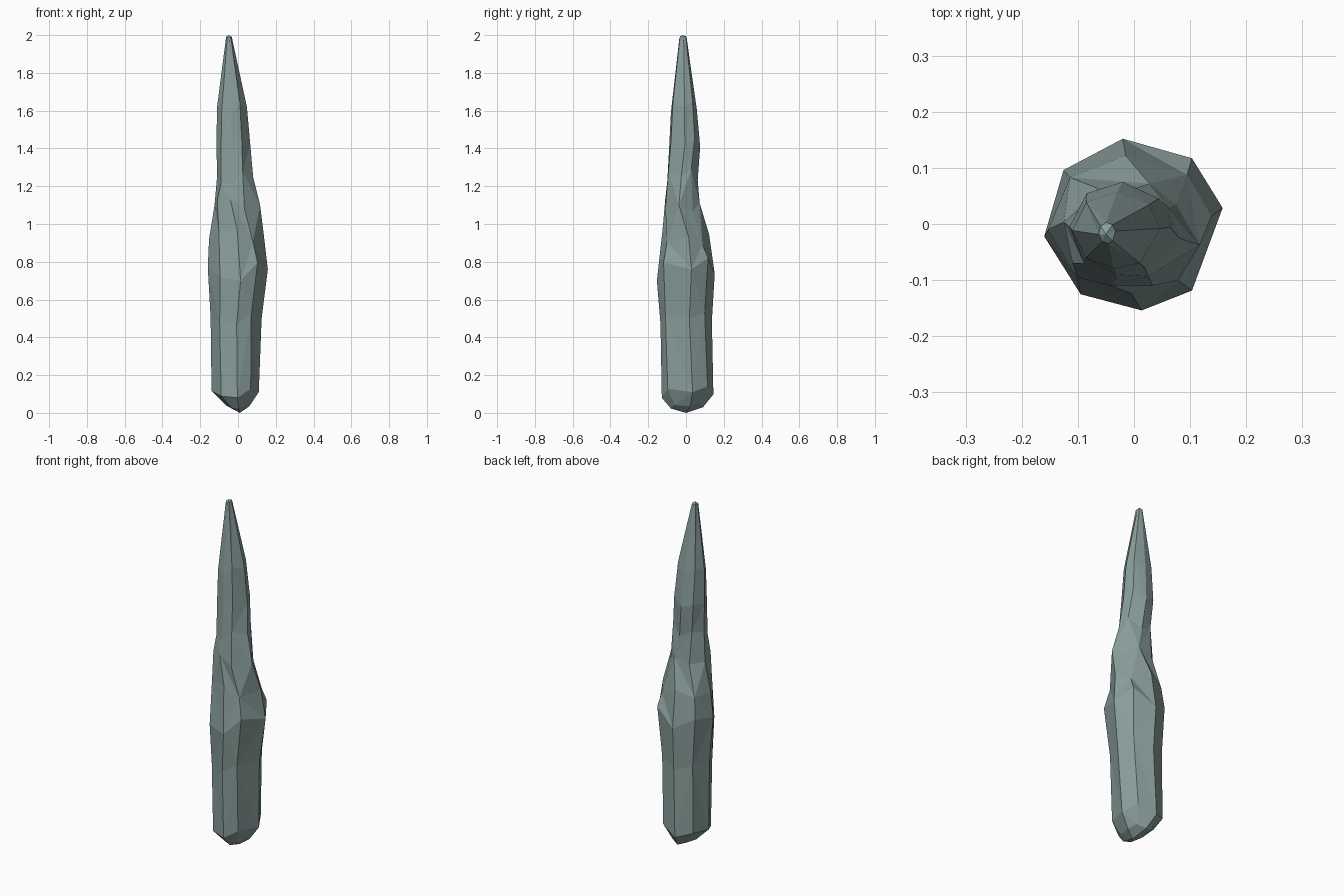
import bpy, bmesh
from math import cos, sin, radians

if "Cube" in bpy.data.objects:
    bpy.data.objects.remove(bpy.data.objects["Cube"])

# Eight irregular columns running up the spike (angle in degrees, z wobble)
ANGLES = [11, 50, 97, 141, 188, 234, 275, 310]
WOBBLE = [0.0, 1.0, -0.4, 0.5, 0.2, -0.7, -1.0, 0.6]

# Rings: z, x min, x max, y min, y max, twist, wobble amount
RINGS = [
    (0.035, -0.06, 0.06, -0.08, 0.09, 0, 0.012),
    (0.11, -0.14, 0.11, -0.128, 0.145, 0, 0.03),
    (0.50, -0.145, 0.125, -0.135, 0.137, -4, 0.03),
    (0.76, -0.16, 0.158, -0.154, 0.152, 0, 0.06),
    (0.93, -0.153, 0.138, -0.124, 0.122, -4, -0.04),
    (1.10, -0.125, 0.117, -0.11, 0.072, -22, -0.03),
    (1.25, -0.11, 0.08, -0.10, 0.062, -15, 0.04),
    (1.42, -0.115, 0.065, -0.09, 0.075, -10, 0.03),
    (1.62, -0.11, 0.047, -0.08, 0.057, -8, 0.03),
    (1.99, -0.063, -0.033, -0.035, 0.003, 0, 0.005),
]


def fit(values, low, high):
    """Rescale values so they span low..high."""
    a, b = min(values), max(values)
    return [low + (v - a) * (high - low) / (b - a) for v in values]


bm = bmesh.new()
loops = []
for z, x0, x1, y0, y1, twist, amount in RINGS:
    turned = [radians(a + twist) for a in ANGLES]
    xs = fit([cos(a) for a in turned], x0, x1)
    ys = fit([sin(a) for a in turned], y0, y1)
    loops.append([bm.verts.new((x, y, z + w * amount))
                  for x, y, w in zip(xs, ys, WOBBLE)])

# Hollow at the back right, above the widest part
loops[5][1].co.x, loops[5][1].co.y = 0.075, 0.035

# Faceted sides
n = len(ANGLES)
for k, (low, up) in enumerate(zip(loops, loops[1:])):
    for i in range(n):
        j = (i + 1) % n
        a, b, c, d = low[i], low[j], up[j], up[i]
        if (i + k) % 2:
            bm.faces.new((a, b, c))
            bm.faces.new((a, c, d))
        else:
            bm.faces.new((a, b, d))
            bm.faces.new((b, c, d))

# Blunt base and tip
base = bm.verts.new((0.01, 0.0, 0.0))
tip = bm.verts.new((-0.05, -0.018, 2.0))
for i in range(n):
    j = (i + 1) % n
    bm.faces.new((base, loops[0][j], loops[0][i]))
    bm.faces.new((tip, loops[-1][i], loops[-1][j]))

bmesh.ops.recalc_face_normals(bm, faces=bm.faces)
mesh = bpy.data.meshes.new("rock_spike")
bm.to_mesh(mesh)
bm.free()
spike = bpy.data.objects.new("rock_spike", mesh)
bpy.context.collection.objects.link(spike)

# Grey-green stone
stone = bpy.data.materials.new("stone")
stone.diffuse_color = (0.25, 0.34, 0.33, 1)
stone.use_nodes = True
stone.node_tree.nodes["Principled BSDF"].inputs["Base Color"].default_value = stone.diffuse_color
mesh.materials.append(stone)
